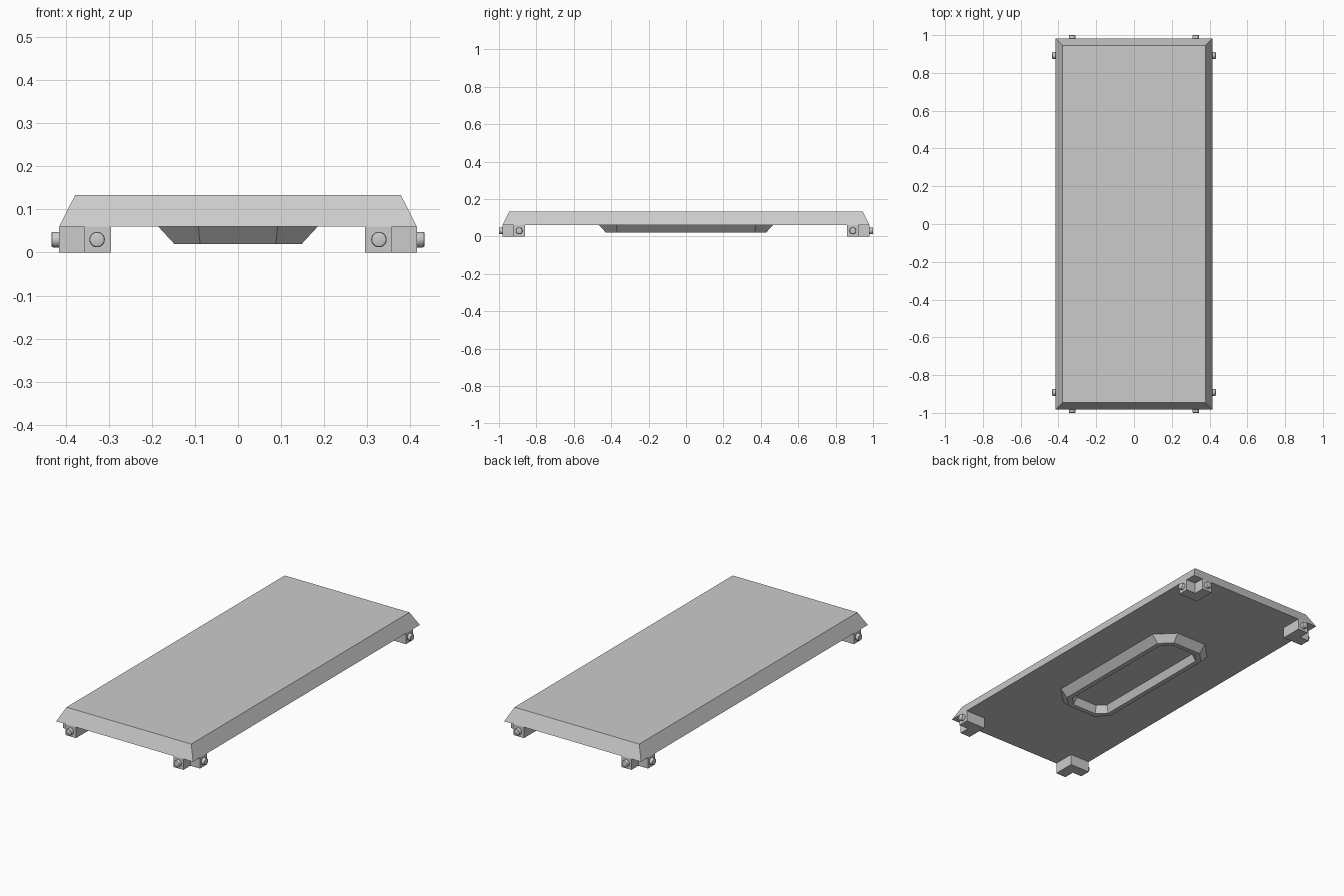
import bpy, bmesh, math

if "Cube" in bpy.data.objects:
    bpy.data.objects.remove(bpy.data.objects["Cube"])


def loft(name, rings, cap=True):
    """Skin a list of equal-length point rings; cap the ends or close the loop."""
    bm = bmesh.new()
    loops = [[bm.verts.new(p) for p in r] for r in rings]
    n = len(loops[0])
    pairs = list(zip(loops, loops[1:]))
    if cap:
        bm.faces.new(loops[0])
        bm.faces.new(loops[-1])
    else:
        pairs.append((loops[-1], loops[0]))
    for a, b in pairs:
        for i in range(n):
            j = (i + 1) % n
            bm.faces.new((a[i], a[j], b[j], b[i]))
    bmesh.ops.recalc_face_normals(bm, faces=bm.faces)
    me = bpy.data.meshes.new(name)
    bm.to_mesh(me)
    bm.free()
    ob = bpy.data.objects.new(name, me)
    bpy.context.collection.objects.link(ob)
    return ob


def rect(x, y, z):
    return [(-x, -y, z), (x, -y, z), (x, y, z), (-x, y, z)]


def octagon(x, y, c, z):
    return [(-x, -y + c, z), (-x + c, -y, z), (x - c, -y, z), (x, -y + c, z),
            (x, y - c, z), (x - c, y, z), (-x + c, y, z), (-x, y - c, z)]


def circle(r, d):
    return [(r * math.cos(math.tau * i / 24), r * math.sin(math.tau * i / 24), d)
            for i in range(24)]


# Bevelled top slab
loft("slab", [rect(0.415, 0.982, 0.06), rect(0.378, 0.945, 0.133)])

# Hollow octagonal rim underneath
loft("underside_rim", [octagon(0.185, 0.465, 0.093, 0.06),
                       octagon(0.148, 0.428, 0.06, 0.02),
                       octagon(0.122, 0.402, 0.048, 0.02),
                       octagon(0.105, 0.385, 0.04, 0.06)], cap=False)

# L-shaped corner feet, notched on the outer corner, with a bolt on each arm
L = [(0.295, 0.862), (0.415, 0.862), (0.415, 0.922),
     (0.357, 0.922), (0.357, 0.982), (0.295, 0.982)]
for sx in (-1, 1):
    for sy in (-1, 1):
        loft("corner_foot", [[(sx * x, sy * y, z) for x, y in L] for z in (0, 0.06)])
        for side in (True, False):
            bolt = loft("foot_bolt", [circle(0.018, -0.005), circle(0.018, 0.014),
                                      circle(0.0165, 0.017), circle(0.014, 0.018)])
            if side:
                bolt.location = (sx * 0.415, sy * 0.892, 0.03)
                bolt.rotation_euler = (0, sx * math.pi / 2, 0)
            else:
                bolt.location = (sx * 0.327, sy * 0.982, 0.03)
                bolt.rotation_euler = (-sy * math.pi / 2, 0, 0)
            bpy.context.view_layer.objects.active = bolt
            bpy.ops.object.select_all(action='DESELECT')
            bolt.select_set(True)
            bpy.ops.object.shade_smooth_by_angle(angle=math.radians(35))
